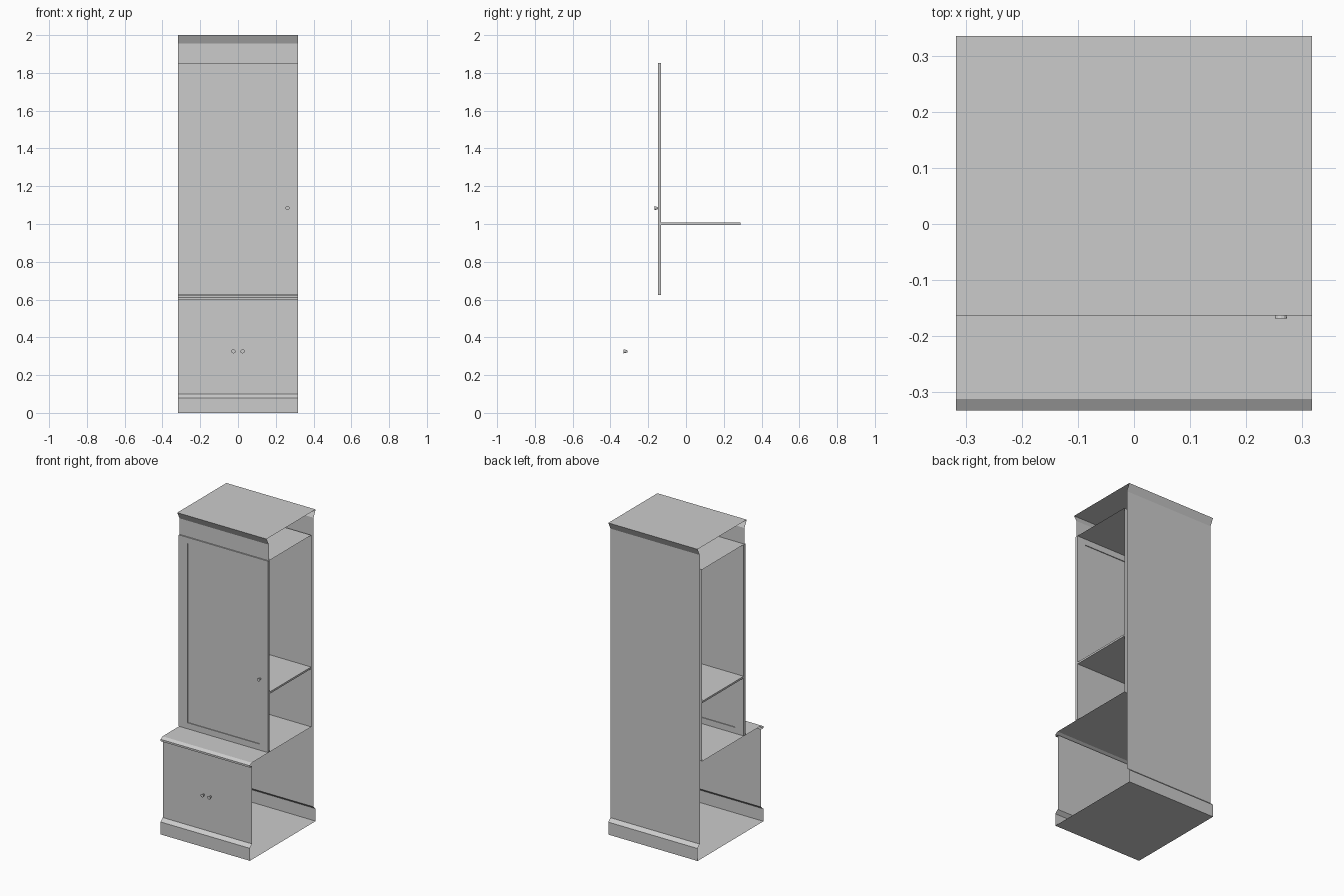
import bpy, bmesh, math
from mathutils import Vector

if "Cube" in bpy.data.objects:
    bpy.data.objects.remove(bpy.data.objects["Cube"])

W = 0.317  # half width


def finish(name, bm):
    bmesh.ops.recalc_face_normals(bm, faces=bm.faces)
    me = bpy.data.meshes.new(name)
    bm.to_mesh(me)
    bm.free()
    ob = bpy.data.objects.new(name, me)
    bpy.context.collection.objects.link(ob)
    return ob


def ribbon(name, pts, closed=False):
    """Sheet swept across the full width from a (y, z) profile; ends stay open."""
    bm = bmesh.new()
    cols = [[bm.verts.new((x, y, z)) for x in (-W, W)] for y, z in pts]
    pairs = list(zip(cols, cols[1:])) + ([(cols[-1], cols[0])] if closed else [])
    for a, b in pairs:
        bm.faces.new((a[0], a[1], b[1], b[0]))
    return finish(name, bm)


def slab(y0, y1, z0, z1):
    bm = bmesh.new()
    bmesh.ops.create_cube(bm, size=1)
    for v in bm.verts:
        v.co = Vector((v.co.x * 2 * W, (y0 + y1) / 2 + v.co.y * (y1 - y0),
                       (z0 + z1) / 2 + v.co.z * (z1 - z0)))
    return bm


# Outer shell: plinth, lower front, counter lip, upper front, crown, back
ribbon("cabinet_shell", [
    (-0.332, 0), (-0.332, 0.08), (-0.31, 0.10), (-0.31, 0.598),
    (-0.332, 0.598), (-0.332, 0.61), (-0.312, 0.622), (-0.142, 0.622)])
ribbon("crown_and_back", [
    (-0.14, 1.852), (-0.14, 1.955), (-0.163, 2.0), (0.335, 2.0),
    (0.313, 1.955), (0.313, 0.10), (0.335, 0.08), (0.335, 0), (-0.332, 0)])

# Lining of the upper compartment: ceiling, inner back and floor
ribbon("upper_lining", [(-0.14, 1.852), (0.29, 1.852), (0.29, 0.622), (-0.142, 0.622)])

# Middle shelf
finish("middle_shelf", slab(-0.132, 0.288, 0.995, 1.007))

# Upper door with a recessed panel on both faces
bm = slab(-0.148, -0.132, 0.624, 1.852)
bm.normal_update()
for f in [f for f in bm.faces if abs(f.normal.y) > 0.9]:
    bmesh.ops.inset_individual(bm, faces=[f], thickness=0.055)
    for v in f.verts:
        v.co.x *= (W - 0.077) / (W - 0.055)
    bmesh.ops.inset_individual(bm, faces=[f], thickness=0, depth=-0.005)
finish("upper_door", bm)

# Knobs, flaring away from the door
for name, x, y, z in (("upper_knob", 0.262, -0.148, 1.084),
                      ("lower_knob_left", -0.024, -0.31, 0.326),
                      ("lower_knob_right", 0.024, -0.31, 0.326)):
    bpy.ops.mesh.primitive_cone_add(vertices=12, radius1=0.005, radius2=0.011, depth=0.02,
                                    location=(x, y - 0.01, z), rotation=(math.pi / 2, 0, 0))
    bpy.context.object.name = name
